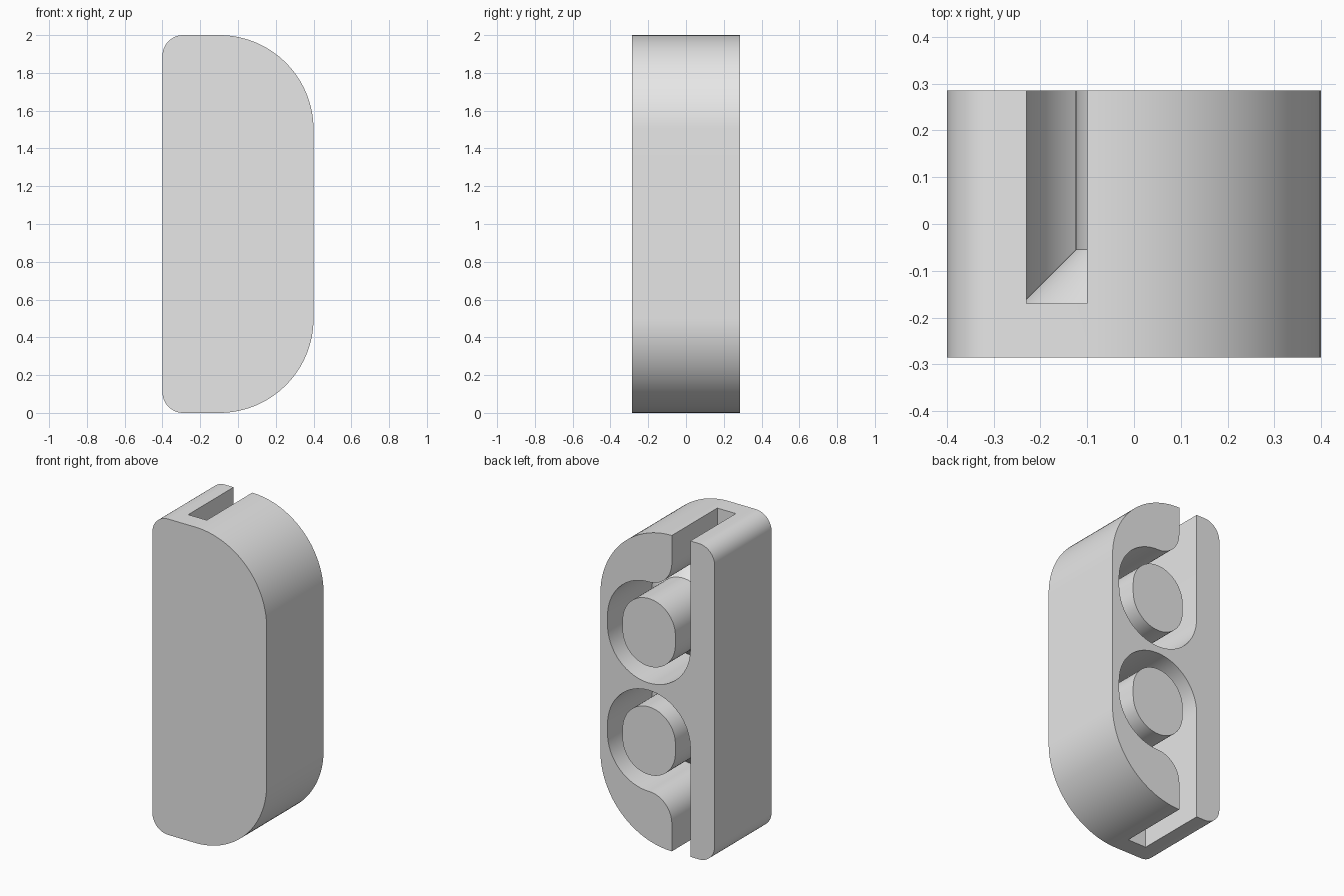
import bpy, bmesh
from math import sin, cos, radians

if "Cube" in bpy.data.objects:
    bpy.data.objects.remove(bpy.data.objects["Cube"], do_unlink=True)

FRONT, BACK, FLOOR = -0.285, 0.285, -0.17      # depths of faces and channel floor
PEG_X, LOW, HIGH = 0.06, 1.313, 1.373          # centres of the two rounded ends
PEG_R, POCKET_R, LIP_R = 0.185, 0.29, 0.16
SLOT_OUT, SLOT_IN = -0.23, -0.10

grey = bpy.data.materials.new("plain_grey")
grey.use_nodes = True
grey.diffuse_color = (0.8, 0.8, 0.8, 1)
grey.node_tree.nodes["Principled BSDF"].inputs["Base Color"].default_value = (0.8, 0.8, 0.8, 1)


def arc(cx, cz, r, start, end, steps=32):
    angles = [radians(start + (end - start) * i / steps) for i in range(steps + 1)]
    return [(cx + r * cos(a), cz + r * sin(a)) for a in angles]


def flip(outline):
    """Mirror an outline about mid height."""
    return [(x, 2 - z) for x, z in outline]


def loft(bm, sections):
    """Skin matching (outline, depth) sections and cap both ends."""
    rings = [[bm.verts.new((x, y, z)) for x, z in pts] for pts, y in sections]
    n = len(rings[0])
    for a, b in zip(rings, rings[1:]):
        for i in range(n):
            j = (i + 1) % n
            bm.faces.new((a[i], a[j], b[j], b[i]))
    bm.faces.new(rings[0])
    bm.faces.new(rings[-1])


def make(name, *solids):
    bm = bmesh.new()
    for sections in solids:
        loft(bm, sections)
    bmesh.ops.recalc_face_normals(bm, faces=bm.faces)
    mesh = bpy.data.meshes.new(name)
    bm.to_mesh(mesh)
    bm.free()
    mesh.materials.append(grey)
    ob = bpy.data.objects.new(name, mesh)
    bpy.context.collection.objects.link(ob)
    return ob


def select(ob):
    bpy.ops.object.select_all(action='DESELECT')
    ob.select_set(True)
    bpy.context.view_layer.objects.active = ob


def smooth(ob):
    select(ob)
    bpy.ops.object.shade_smooth_by_angle(angle=radians(30))


# Solid body: small corners on one side, large corners on the other
outline = (arc(-0.29, 0.11, 0.11, 180, 270) + arc(-0.1, 0.5, 0.5, 270, 360)
           + arc(-0.1, 1.5, 0.5, 0, 90) + arc(-0.29, 1.89, 0.11, 90, 180))
body = make("body", [(outline, FRONT), (outline, BACK)])

# Channels: slot flowing over a rounded lip into a round pocket
channel = ([(SLOT_OUT, 2.1)] + arc(PEG_X, LOW, POCKET_R, 180, 360)
           + arc(PEG_X, HIGH, POCKET_R, 0, 90)
           + arc(PEG_X, HIGH + POCKET_R + LIP_R, LIP_R, 270, 180)[1:]
           + [(SLOT_IN, 2.1)])
cutter = make("channel_cutter", *[[(c, FLOOR), (c, BACK + 0.1)]
                                  for c in (channel, flip(channel))])
cutter.hide_render = True
cut = body.modifiers.new("channels", 'BOOLEAN')
cut.operation = 'DIFFERENCE'
cut.solver = 'EXACT'
cut.object = cutter
select(body)
bpy.ops.object.modifier_apply(modifier=cut.name)
bpy.data.objects.remove(cutter, do_unlink=True)
smooth(body)


# Pegs with sloping bases, one in each pocket
def stadium(r):
    return arc(PEG_X, LOW, r, 180, 360) + arc(PEG_X, HIGH, r, 0, 180)


rise = 0.115
levels = [(PEG_R + rise, FLOOR - 0.02), (PEG_R + rise, FLOOR),
          (PEG_R, FLOOR + rise), (PEG_R, BACK)]
for name, place in (("upper_peg", list), ("lower_peg", flip)):
    smooth(make(name, [(place(stadium(r)), y) for r, y in levels]))
